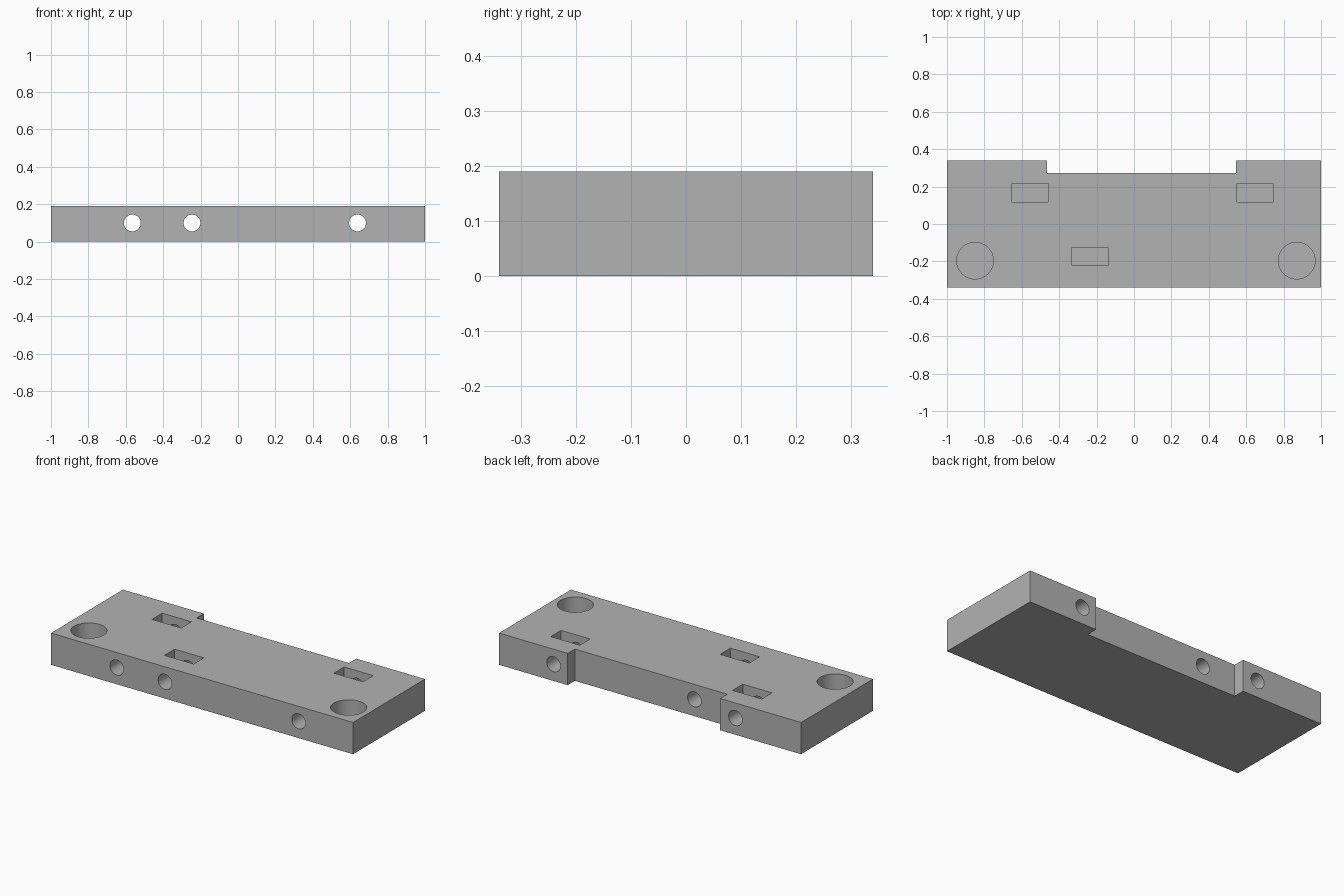
import bpy
import bmesh
from mathutils import Matrix, Vector

cube = bpy.data.objects.get("Cube")
if cube:
    bpy.data.objects.remove(cube, do_unlink=True)

HEIGHT = 0.19
FLOOR = 0.015

grey = bpy.data.materials.new("plain grey")
grey.use_nodes = True
colour = (0.45, 0.45, 0.45, 1)
grey.diffuse_color = colour
grey.node_tree.nodes["Principled BSDF"].inputs["Base Color"].default_value = colour


def finish(name, bm):
    mesh = bpy.data.meshes.new(name)
    bmesh.ops.recalc_face_normals(bm, faces=bm.faces)
    bm.to_mesh(mesh)
    bm.free()
    mesh.materials.append(grey)
    obj = bpy.data.objects.new(name, mesh)
    bpy.context.collection.objects.link(obj)
    return obj


def cylinder(name, centre, radius, depth, along_y=False):
    bm = bmesh.new()
    turn = Matrix.Rotation(1.5707963, 4, 'X') if along_y else Matrix()
    bmesh.ops.create_cone(bm, cap_ends=True, segments=48, radius1=radius, radius2=radius,
                          depth=depth, matrix=Matrix.Translation(centre) @ turn)
    return finish(name, bm)


def box(name, centre, size):
    bm = bmesh.new()
    bmesh.ops.create_cube(bm, size=1, matrix=Matrix.Translation(centre) @ Matrix.Diagonal((*size, 1)))
    return finish(name, bm)


# Plate with a shallow notch in its back edge
outline = [(-1, -0.34), (1, -0.34), (1, 0.34), (0.545, 0.34),
           (0.545, 0.272), (-0.464, 0.272), (-0.464, 0.34), (-1, 0.34)]
bm = bmesh.new()
face = bm.faces.new([bm.verts.new((x, y, 0)) for x, y in outline])
raised = bmesh.ops.extrude_face_region(bm, geom=[face])["geom"]
bmesh.ops.translate(bm, vec=Vector((0, 0, HEIGHT)),
                    verts=[v for v in raised if isinstance(v, bmesh.types.BMVert)])
plate = finish("mounting_plate", bm)

cutters = []
depth = HEIGHT  # cutters reach past the top surface
mid = FLOOR + depth / 2

# Round blind recesses near the front corners
for x in (-0.85, 0.87):
    cutters.append(cylinder("recess_cutter", (x, -0.196, mid), 0.098, depth))

# Rectangular nut slots
for x, y in ((-0.556, 0.167), (0.648, 0.167), (-0.236, -0.173)):
    cutters.append(box("slot_cutter", (x, y, mid), (0.193, 0.097, depth)))

# Bolt holes running front to back
for x in (-0.565, -0.246, 0.639):
    cutters.append(cylinder("bolt_hole_cutter", (x, 0, 0.1), 0.045, 1, along_y=True))

# Cut everything out of the plate
bpy.context.view_layer.objects.active = plate
for cutter in cutters:
    cut = plate.modifiers.new("cut", 'BOOLEAN')
    cut.operation = 'DIFFERENCE'
    cut.solver = 'EXACT'
    cut.object = cutter
    bpy.ops.object.modifier_apply(modifier=cut.name)
    bpy.data.objects.remove(cutter, do_unlink=True)

# Smooth round walls, sharp edges
bpy.ops.object.select_all(action='DESELECT')
plate.select_set(True)
bpy.ops.object.shade_smooth_by_angle(angle=0.5)
